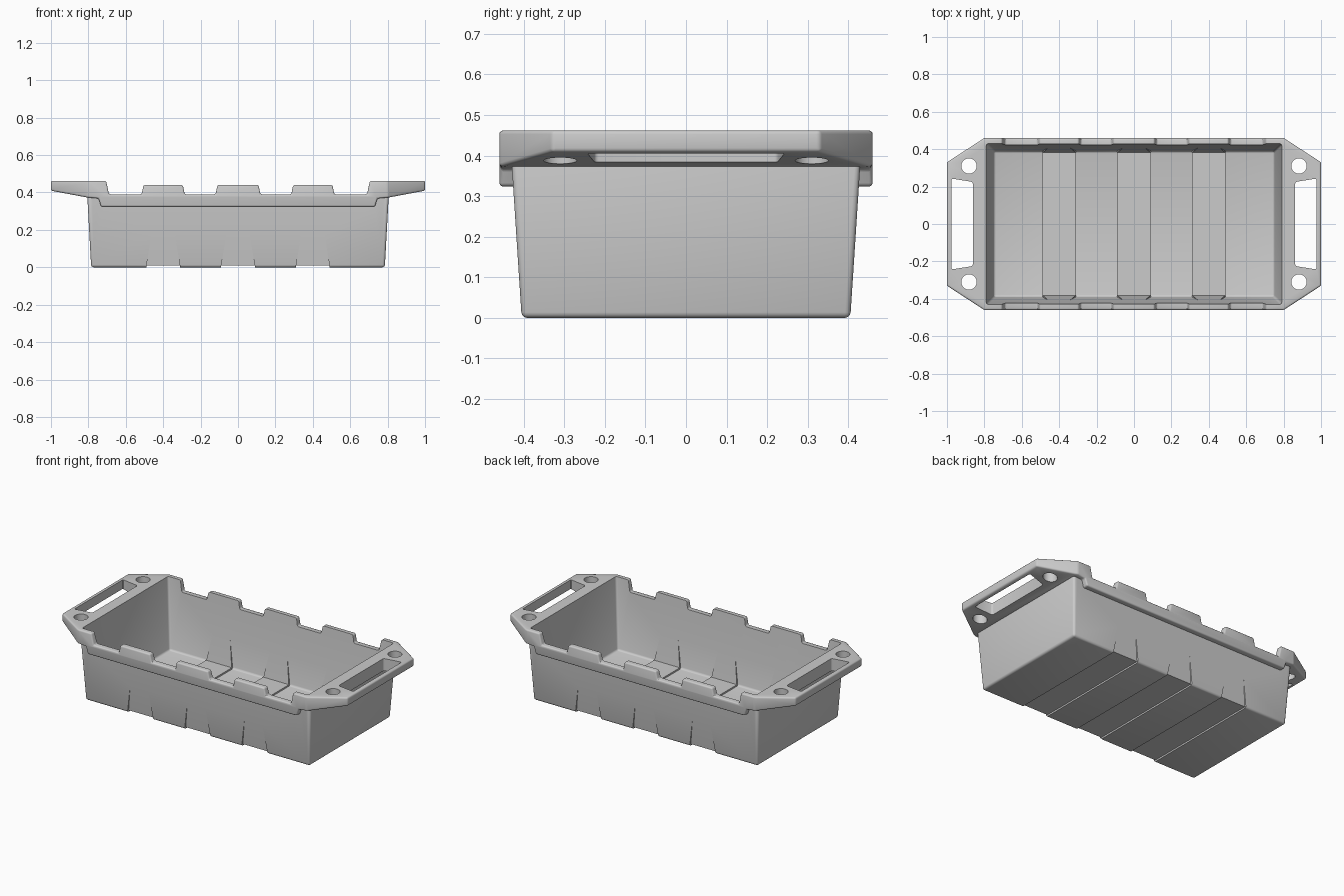
import bpy, bmesh, math
from mathutils import Vector

if "Cube" in bpy.data.objects:
    bpy.data.objects.remove(bpy.data.objects["Cube"])


def finish(bm, name, bevel=0.0, segments=3):
    """Bevel the clear edges and turn the bmesh into an object."""
    bmesh.ops.recalc_face_normals(bm, faces=bm.faces)
    if bevel:
        sharp = [e for e in bm.edges if e.calc_face_angle(0) > math.radians(25)]
        bmesh.ops.bevel(bm, geom=sharp, offset=bevel, segments=segments,
                        profile=0.5, affect='EDGES', clamp_overlap=True)
    mesh = bpy.data.meshes.new(name)
    bm.to_mesh(mesh)
    bm.free()
    ob = bpy.data.objects.new(name, mesh)
    bpy.context.collection.objects.link(ob)
    return ob


def loft(name, low, z0, high, z1, bevel=0.0):
    """Tapered block between two rectangles given as (x0, x1, y0, y1)."""
    bm = bmesh.new()
    rings = []
    for (x0, x1, y0, y1), z in ((low, z0), (high, z1)):
        rings.append([bm.verts.new((x, y, z)) for x, y in
                      ((x0, y0), (x1, y0), (x1, y1), (x0, y1))])
    a, b = rings
    bm.faces.new(a[::-1])
    bm.faces.new(b)
    for i in range(4):
        j = (i + 1) % 4
        bm.faces.new((a[i], a[j], b[j], b[i]))
    return finish(bm, name, bevel)


def prism(name, points, push, bevel=0.0):
    """Extrude a closed outline along a vector."""
    bm = bmesh.new()
    face = bm.faces.new([bm.verts.new(p) for p in points])
    new = bmesh.ops.extrude_face_region(bm, geom=[face])['geom']
    bmesh.ops.translate(bm, vec=Vector(push),
                        verts=[v for v in new if isinstance(v, bmesh.types.BMVert)])
    return finish(bm, name, bevel)


def boolean(ob, other, op):
    """Apply a boolean and discard the helper."""
    mod = ob.modifiers.new(op, 'BOOLEAN')
    mod.operation, mod.solver, mod.object = op, 'EXACT', other
    bpy.context.view_layer.objects.active = ob
    bpy.ops.object.modifier_apply(modifier=mod.name)
    bpy.data.objects.remove(other)


def cut_grooves(ob, z, y_low, y_high):
    """Three shallow bands across the floor that fade out up the long walls."""
    for c in (-0.4, 0, 0.4):
        w = (c - 0.09, c + 0.09, -0.6, 0.6)
        boolean(ob, loft('band', w, z - 0.05, w, z + 0.01), 'DIFFERENCE')
        for s in (-1, 1):
            ya, yb = sorted((s * y_low, s * 0.6)), sorted((s * y_high, s * 0.6))
            boolean(ob, loft('fade', (c - 0.092, c + 0.092, *ya), z - 0.01,
                             (c - 0.06, c + 0.06, *yb), 0.2), 'DIFFERENCE')


def rect(x, y):
    return (-x, x, -y, y)


# tapered tub body with grooves
tub = loft('storage_tub', rect(0.785, 0.405), 0, rect(0.806, 0.43), 0.385, 0.014)
cut_grooves(tub, 0, 0.393, 0.4195)

# rim: notched front profile limited to an eight-sided plan
half = [(0.11, 0.44), (0.12, 0.39), (0.285, 0.39), (0.295, 0.44), (0.505, 0.44),
        (0.515, 0.39), (0.69, 0.39), (0.705, 0.462), (1.1, 0.462), (1.1, 0.4285),
        (0.81, 0.374), (0.745, 0.368), (0.732, 0.324)]
outline = half + [(-x, z) for x, z in reversed(half)]
rim = prism('rim', [(x, -0.6, z) for x, z in outline], (0, 1.2, 0))
plan = [(1, -0.33), (1, 0.33), (0.8, 0.46), (-0.8, 0.46),
        (-1, 0.33), (-1, -0.33), (-0.8, -0.46), (0.8, -0.46)]
boolean(rim, prism('plan', [(x, y, 0.1) for x, y in plan], (0, 0, 0.6)), 'INTERSECT')
bm = bmesh.new()
bm.from_mesh(rim.data)
bpy.data.objects.remove(rim)
rim = finish(bm, 'rim', 0.009)
boolean(tub, rim, 'UNION')

# hollow inside, with the grooves showing as low ridges
cavity = loft('cavity', rect(0.75, 0.39), 0.02, rect(0.794, 0.433), 0.5, 0.012)
cut_grooves(cavity, 0.02, 0.378, 0.4065)
boolean(tub, cavity, 'DIFFERENCE')

# handle slots and round holes
for s in (-1, 1):
    slot = [(0.862, -0.225), (0.976, -0.243), (0.976, 0.243), (0.862, 0.225)]
    boolean(tub, prism('slot', [(s * x, y, 0.2) for x, y in slot], (0, 0, 0.5), 0.01),
            'DIFFERENCE')
    for t in (-1, 1):
        bm = bmesh.new()
        bmesh.ops.create_cone(bm, cap_ends=True, segments=32, radius1=0.041,
                              radius2=0.041, depth=0.5)
        bmesh.ops.translate(bm, vec=(s * 0.882, t * 0.31, 0.45), verts=bm.verts)
        boolean(tub, finish(bm, 'hole'), 'DIFFERENCE')

# smooth shading on the rounded edges
bpy.ops.object.select_all(action='DESELECT')
tub.select_set(True)
bpy.context.view_layer.objects.active = tub
bpy.ops.object.shade_smooth_by_angle(angle=math.radians(30))
